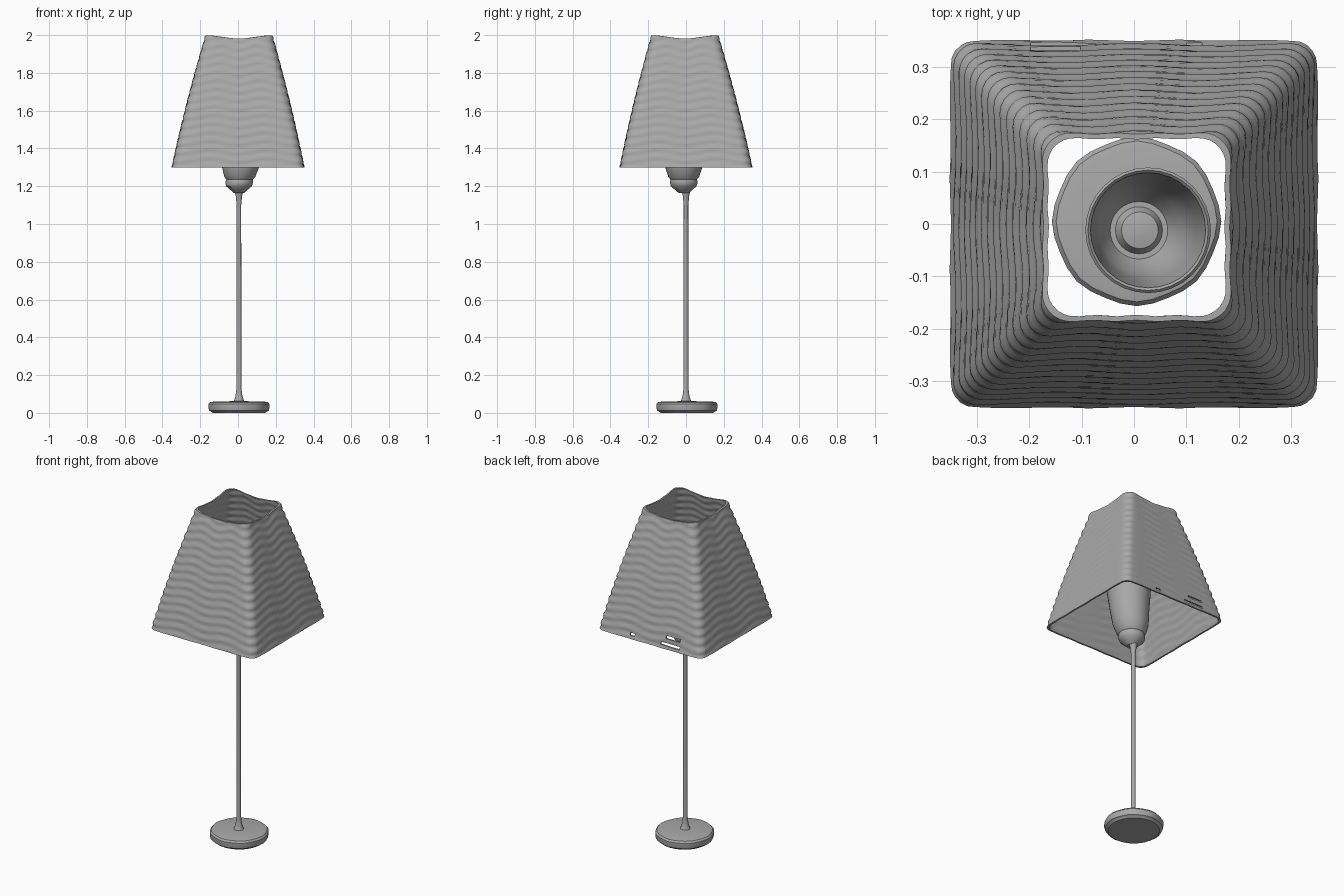
import bpy, bmesh, math
from math import sin, cos, pi

cube = bpy.data.objects.get("Cube")
if cube:
    bpy.data.objects.remove(cube)

# One neutral grey covers every part
grey = bpy.data.materials.new("neutral_grey")
grey.use_nodes = True
colour = (0.4, 0.4, 0.4, 1)
grey.diffuse_color = colour
grey.node_tree.nodes["Principled BSDF"].inputs["Base Color"].default_value = colour


def loft(name, rings, closed=False, angle=35):
    """Skin a list of equal point rings; cap the ends, or join last to first."""
    bm = bmesh.new()
    loops = [[bm.verts.new(p) for p in ring] for ring in rings]
    pairs = list(zip(loops, loops[1:]))
    if closed:
        pairs.append((loops[-1], loops[0]))
    else:
        bm.faces.new(loops[0])
        bm.faces.new(loops[-1])
    for a, b in pairs:
        for i in range(len(a)):
            j = (i + 1) % len(a)
            bm.faces.new((a[i], a[j], b[j], b[i]))
    bmesh.ops.recalc_face_normals(bm, faces=bm.faces)
    mesh = bpy.data.meshes.new(name)
    bm.to_mesh(mesh)
    bm.free()
    mesh.materials.append(grey)
    obj = bpy.data.objects.new(name, mesh)
    bpy.context.collection.objects.link(obj)
    bpy.ops.object.select_all(action="DESELECT")
    obj.select_set(True)
    bpy.context.view_layer.objects.active = obj
    bpy.ops.object.shade_smooth_by_angle(angle=math.radians(angle))
    return obj


def circle(z, r, cx=0.005, cy=0.0, n=24, lump=0.0):
    """Ring around a centre, optionally with an uneven outline."""
    pts = []
    for i in range(n):
        a = 2 * pi * i / n
        rr = r * (1 + lump * cos(8 * a))
        pts.append((cx + rr * cos(a), cy + rr * sin(a), z))
    return pts


def rounded_square(half, corner, cx, cy, side=14, arc=5):
    """Points of a rounded square, with t running -1..1 along each side."""
    pts = []
    flat = half - corner
    for q in range(4):
        c, s = cos(q * pi / 2), sin(q * pi / 2)
        local = [(half, flat * (2 * k / side - 1)) for k in range(side + 1)]
        for k in range(1, arc):
            a = pi / 2 * k / arc
            local.append((flat + corner * cos(a), flat + corner * sin(a)))
        for x, y in local:
            pts.append((cx + c * x - s * y, cy + s * x + c * y, y / half))
    return pts


# Foot: thick disc with a slightly uneven rim
foot = [(0.006, 0.145), (0.012, 0.156), (0.03, 0.16), (0.046, 0.16),
        (0.056, 0.152), (0.06, 0.13), (0.062, 0.03)]
loft("foot", [circle(0, 0.14, cy=0.005, n=32)] +
     [circle(z, r, cy=0.005, n=32, lump=0.012) for z, r in foot])

# Stem: thin rod flared at both ends
stem = [(0.05, 0.034), (0.065, 0.026), (0.09, 0.018), (0.13, 0.013),
        (1.1, 0.012), (1.15, 0.017), (1.19, 0.028), (1.21, 0.03)]
loft("stem", [circle(z, r, n=16) for z, r in stem])

# Socket cup: outside going up, then inside coming down to a small knob
cup = [(1.165, 0.028), (1.18, 0.045), (1.2, 0.068), (1.22, 0.074),
       (1.235, 0.07), (1.25, 0.082), (1.3, 0.098), (1.38, 0.107),
       (1.5, 0.12), (1.505, 0.115), (1.5, 0.11), (1.38, 0.096),
       (1.29, 0.08), (1.25, 0.055), (1.25, 0.045), (1.27, 0.035), (1.275, 0.01)]
loft("socket_cup", [circle(z, r, 0.005 + 0.022 * min(1, max(0, (z - 1.2) / 0.25)),
                           -0.012, n=32) for z, r in cup])

# Shade: thin-walled, rippled, tapering square
BOTTOM, TOP, ROWS = 1.3, 1.99, 68


def shade_ring(u, inset):
    half = 0.35 - 0.172 * u + 0.03 * u * (1 - u) - inset
    pts = []
    for x, y, t in rounded_square(half, 0.045 - 0.3 * inset, 0.005 * u, -0.006 * u):
        z = BOTTOM + (TOP - BOTTOM) * u
        sag = 0.012 * cos(2.2 * pi * t)
        k = 1 + 0.0025 * sin(2 * pi * (z + sag) / 0.046) / half
        rim = 0.008 * u ** 8 * cos(pi * t)
        pts.append((x * k, y * k, z - rim))
    return pts


steps = [i / ROWS for i in range(ROWS + 1)]
shade = loft("shade", [shade_ring(u, 0) for u in steps] +
             [shade_ring(u, 0.01) for u in reversed(steps)], closed=True, angle=50)

# Narrow slots low in the rear wall of the shade
for x, z, length in ((-0.135, 1.325, 0.125), (-0.15, 1.365, 0.095), (0.115, 1.325, 0.03)):
    bpy.ops.mesh.primitive_cube_add(size=1, location=(x, 0.34, z))
    cutter = bpy.context.object
    cutter.name = "slot_cutter"
    cutter.scale = (length, 0.1, 0.016)
    cutter.hide_render = True
    bpy.context.view_layer.objects.active = shade
    cut = shade.modifiers.new("slot", "BOOLEAN")
    cut.operation = "DIFFERENCE"
    cut.solver = "EXACT"
    cut.object = cutter
    bpy.ops.object.modifier_apply(modifier=cut.name)
    bpy.data.objects.remove(cutter)
